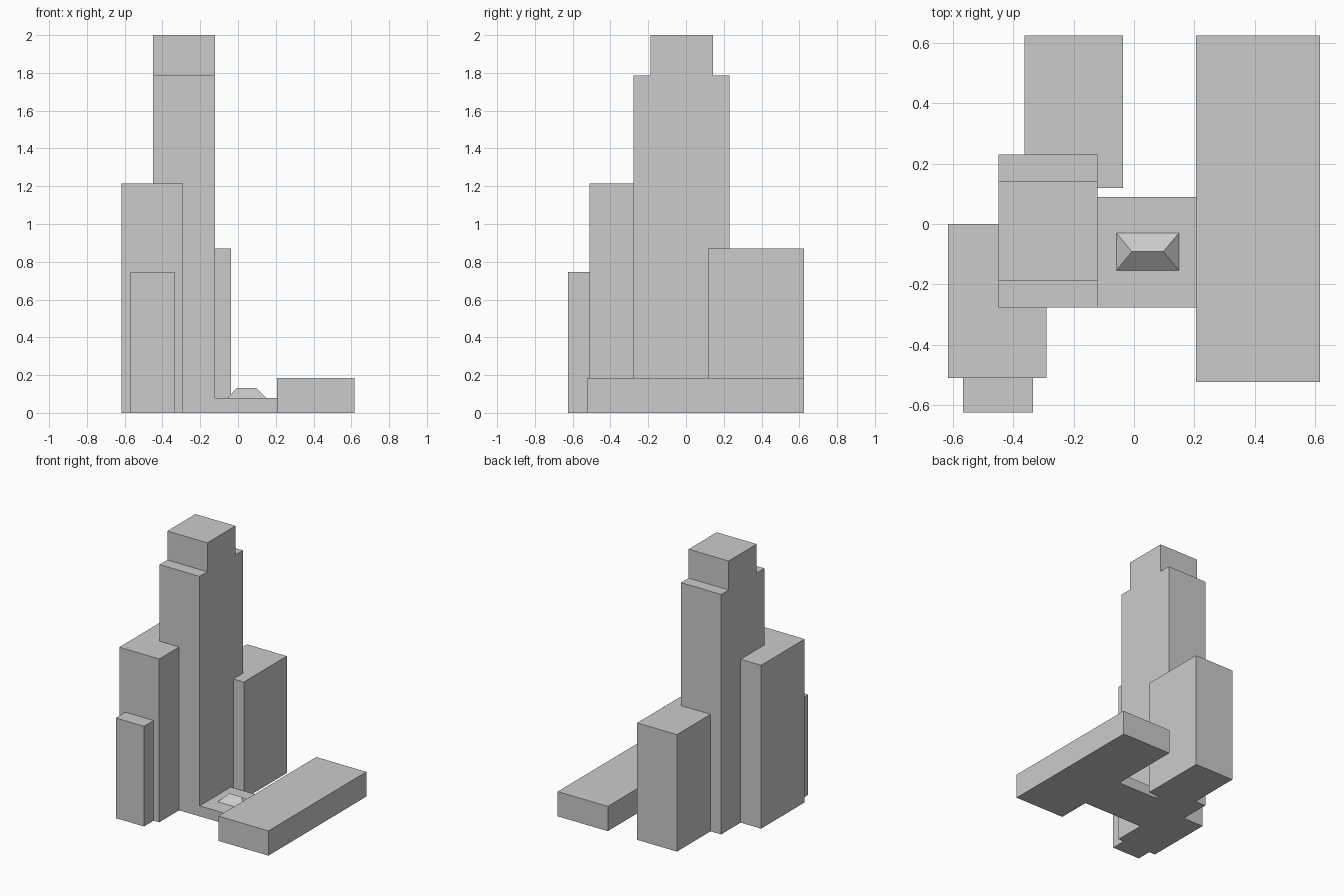
import bpy
import bmesh

if "Cube" in bpy.data.objects:
    bpy.data.objects.remove(bpy.data.objects["Cube"])


def mesh_object(name, bm):
    bmesh.ops.recalc_face_normals(bm, faces=bm.faces)
    mesh = bpy.data.meshes.new(name)
    bm.to_mesh(mesh)
    bm.free()
    obj = bpy.data.objects.new(name, mesh)
    bpy.context.collection.objects.link(obj)
    return obj


def block(name, x, y, z):
    """Box spanning the given (min, max) ranges."""
    bm = bmesh.new()
    bmesh.ops.create_cube(bm, size=1)
    for v in bm.verts:
        v.co = [r[c > 0] for r, c in zip((x, y, z), v.co)]
    return mesh_object(name, bm)


# Main tower: shoulder profile in y/z, extruded along x
profile = [(-0.278, 0), (0.23, 0), (0.23, 1.785), (0.142, 1.785),
           (0.142, 2), (-0.188, 2), (-0.188, 1.785), (-0.278, 1.785)]
bm = bmesh.new()
face = bm.faces.new([bm.verts.new((-0.45, y, z)) for y, z in profile])
ext = bmesh.ops.extrude_face_region(bm, geom=[face], use_keep_orig=True)
moved = [g for g in ext["geom"] if isinstance(g, bmesh.types.BMVert)]
bmesh.ops.translate(bm, verts=moved, vec=(0.329, 0, 0))
mesh_object("main_tower", bm)

# Stepped wings, entrance link and long low hall
block("front_wing", (-0.618, -0.29), (-0.512, 0), (0, 1.215))
block("front_annex", (-0.568, -0.336), (-0.625, -0.512), (0, 0.745))
block("back_wing", (-0.363, -0.036), (0.119, 0.625), (0, 0.87))
block("link_building", (-0.121, 0.206), (-0.277, 0.089), (0, 0.078))
block("low_hall", (0.206, 0.618), (-0.525, 0.625), (0, 0.184))

# Hipped skylight on the link roof
bm = bmesh.new()
base = [bm.verts.new((x, y, 0.078)) for x, y in
        ((-0.058, -0.154), (0.149, -0.154), (0.149, -0.03), (-0.058, -0.03))]
left, right = [bm.verts.new((x, -0.092, 0.131)) for x in (-0.007, 0.097)]
for verts in (base, (base[0], base[1], right, left), (base[2], base[3], left, right),
              (base[1], base[2], right), (base[3], base[0], left)):
    bm.faces.new(verts)
mesh_object("hipped_skylight", bm)
